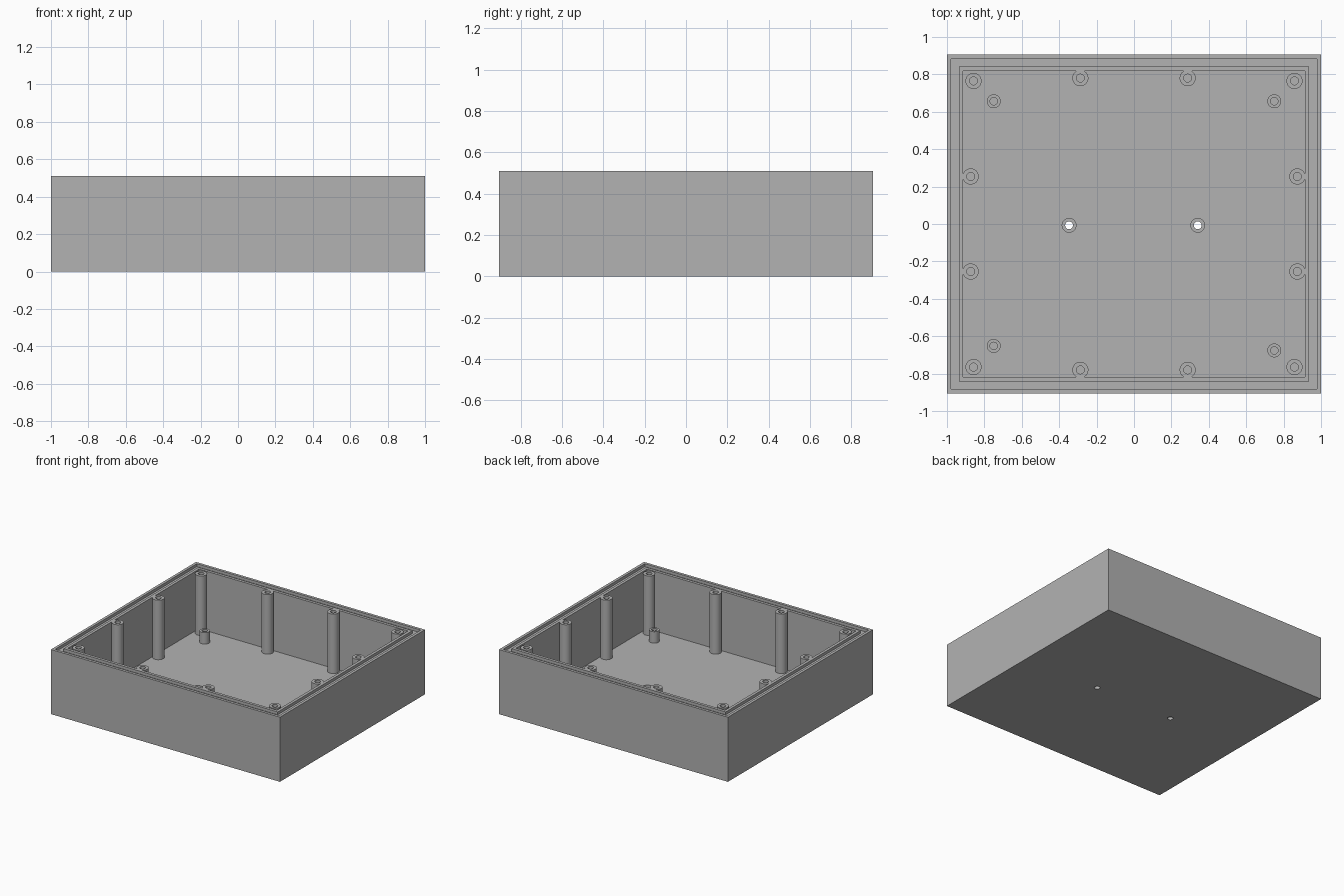
import bpy, bmesh, math

if "Cube" in bpy.data.objects:
    bpy.data.objects.remove(bpy.data.objects["Cube"])

HX, HY, TOP, FLOOR = 1.0, 0.905, 0.51, 0.04

grey = bpy.data.materials.new("plain grey")
grey.use_nodes = True
grey.diffuse_color = (0.448, 0.448, 0.448, 1)
grey.node_tree.nodes["Principled BSDF"].inputs["Base Color"].default_value = grey.diffuse_color


def make_object(name, rings):
    """Skin a stack of closed rings and cap both ends."""
    bm = bmesh.new()
    loops = [[bm.verts.new(p) for p in ring] for ring in rings]
    for a, b in zip(loops, loops[1:]):
        for i in range(len(a)):
            j = (i + 1) % len(a)
            bm.faces.new((a[i], a[j], b[j], b[i]))
    bm.faces.new(loops[0][::-1])
    bm.faces.new(loops[-1])
    bmesh.ops.recalc_face_normals(bm, faces=bm.faces)
    mesh = bpy.data.meshes.new(name)
    bm.to_mesh(mesh)
    bm.free()
    mesh.materials.append(grey)
    obj = bpy.data.objects.new(name, mesh)
    bpy.context.collection.objects.link(obj)
    return obj


def rectangle(inset, z):
    x, y = HX - inset, HY - inset
    return [(-x, -y, z), (x, -y, z), (x, y, z), (-x, y, z)]


def turned(name, x, y, profile, sides=32):
    """Round part from (radius, height) pairs."""
    angles = [2 * math.pi * i / sides for i in range(sides)]
    obj = make_object(name, [[(x + r * math.cos(a), y + r * math.sin(a), z)
                              for a in angles] for r, z in profile])
    bpy.ops.object.select_all(action='DESELECT')
    obj.select_set(True)
    bpy.context.view_layer.objects.active = obj
    bpy.ops.object.shade_smooth_by_angle(angle=math.radians(35))
    return obj


def post(name, x, y, radius, bore, top):
    return turned(name, x, y, [(radius, FLOOR - 0.01), (radius, top),
                               (bore, top), (bore, FLOOR + 0.005)])


# Open box with a seal groove around the rim
GROOVE = TOP - 0.022
box = make_object("enclosure_shell", [rectangle(i, z) for i, z in (
    (0, 0), (0, TOP), (0.022, TOP), (0.022, GROOVE),
    (0.064, GROOVE), (0.064, TOP), (0.087, TOP), (0.087, FLOOR))])

# Two stepped holes through the floor
for x in (-0.347, 0.341):
    cutter = turned("hole_cutter", x, -0.007, [
        (0.021, -0.05), (0.021, FLOOR / 2), (0.037, FLOOR / 2), (0.037, FLOOR + 0.05)])
    cutter.hide_render = True
    mod = box.modifiers.new("floor hole", 'BOOLEAN')
    mod.operation, mod.solver, mod.object = 'DIFFERENCE', 'EXACT', cutter
    bpy.context.view_layer.objects.active = box
    bpy.ops.object.modifier_apply(modifier=mod.name)
    bpy.data.objects.remove(cutter)

# Tall lid screw posts, mirrored to all four quadrants
for sx in (-1, 1):
    for sy in (-1, 1):
        for name, x, y in (("corner_post", 0.858, 0.765),
                           ("long_wall_post", 0.287, 0.78),
                           ("side_wall_post", 0.873, 0.254)):
            post(name, sx * x, sy * y, 0.043, 0.021, TOP)

# Short board standoffs on the floor
for x, y in ((-0.75, 0.656), (0.75, 0.656), (-0.75, -0.652), (0.75, -0.676)):
    post("board_standoff", x, y, 0.037, 0.02, 0.13)
